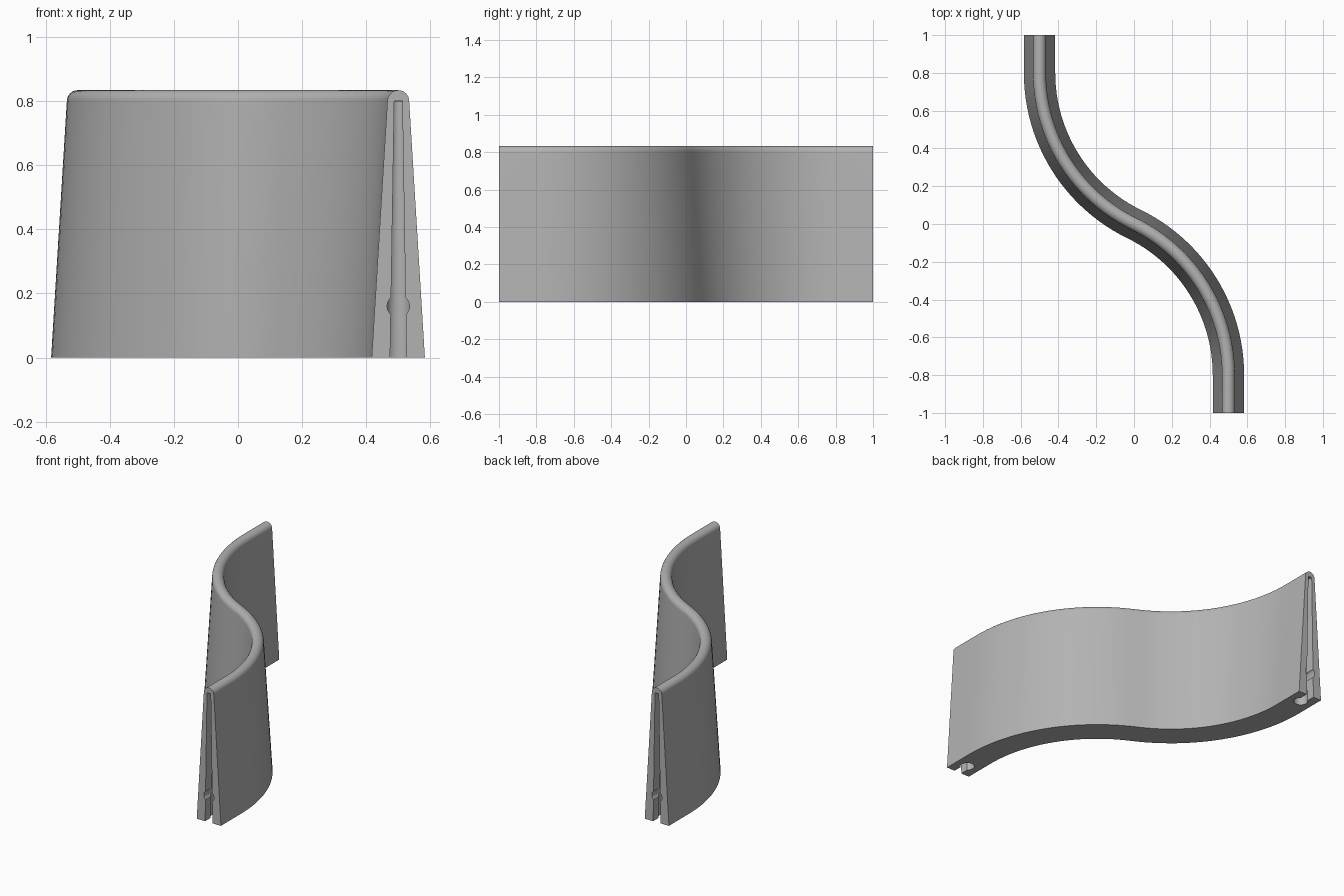
import bpy, bmesh, math
from mathutils import Vector

cube = bpy.data.objects.get("Cube")
if cube:
    bpy.data.objects.remove(cube, do_unlink=True)

concrete = bpy.data.materials.new("concrete grey")
concrete.use_nodes = True
GREY = (0.45, 0.45, 0.45, 1)
concrete.diffuse_color = GREY
concrete.node_tree.nodes["Principled BSDF"].inputs["Base Color"].default_value = GREY


def loft(name, rings):
    """Closed solid through a list of equal-length point rings."""
    bm = bmesh.new()
    rows = [[bm.verts.new(p) for p in ring] for ring in rings]
    n = len(rows[0])
    for a, b in zip(rows, rows[1:]):
        for i in range(n):
            j = (i + 1) % n
            bm.faces.new((a[i], a[j], b[j], b[i]))
    bm.faces.new(rows[0])
    bm.faces.new(rows[-1])
    bmesh.ops.recalc_face_normals(bm, faces=bm.faces)
    mesh = bpy.data.meshes.new(name)
    bm.to_mesh(mesh)
    bm.free()
    mesh.materials.append(concrete)
    obj = bpy.data.objects.new(name, mesh)
    bpy.context.collection.objects.link(obj)
    return obj


# Tapered cross-section with a rounded crown: (offset, height)
CROWN_R, CROWN_Z, BASE, HALF = 0.034, 0.8, 0.083, 0.5
profile = [(BASE, 0)]
for k in range(17):
    a = math.pi * k / 16
    profile.append((CROWN_R * math.cos(a), CROWN_Z + CROWN_R * math.sin(a)))
profile.append((-BASE, 0))

# S-shaped path: straight end, arc to the middle, then the same turned half round
START = 0.8
R = (HALF ** 2 + START ** 2) / (2 * HALF)
sweep = math.asin(START / R)
half = [((-HALF, 1), 0)]
for k in range(25):
    a = sweep * k / 24
    half.append(((R - HALF - R * math.cos(a), START - R * math.sin(a)), a))
path = half + [((-x, -y), a) for (x, y), a in reversed(half[:-1])]

rings = []
for (x, y), a in path:
    side = Vector((math.cos(a), math.sin(a), 0))
    rings.append([Vector((x, y, z)) + side * o for o, z in profile])
wall = loft("barrier_wall", rings)

# Connector recess at each end: neck slot, tapered keyhole, and round bore
cutters = []
for s in (1, -1):
    def place(x, y, z):
        return (s * (HALF + x), s * (y - 1), z)

    neck = []
    for w, z in ((0.026, -0.03), (0.0125, CROWN_Z)):
        neck.append([place(-w, -0.05, z), place(w, -0.05, z),
                     place(w, 0.085, z), place(-w, 0.085, z)])
    cutters.append(loft("neck_cutter", neck))

    def circle(r, point):
        return [point(r * math.cos(t * math.tau / 24), r * math.sin(t * math.tau / 24))
                for t in range(24)]

    cutters.append(loft("keyhole_cutter", [
        circle(r, lambda u, v: place(u, 0.085 + v, z))
        for r, z in ((0.042, -0.03), (0.02, CROWN_Z - 0.001))]))
    cutters.append(loft("bore_cutter", [
        circle(0.035, lambda u, v: place(u, y, 0.16 + v)) for y in (-0.05, 0.083)]))

bpy.ops.object.select_all(action="DESELECT")
bpy.context.view_layer.objects.active = wall
wall.select_set(True)
for c in cutters:
    mod = wall.modifiers.new("recess", "BOOLEAN")
    mod.operation, mod.solver, mod.object = "DIFFERENCE", "EXACT", c
    bpy.ops.object.modifier_apply(modifier=mod.name)
    bpy.data.objects.remove(c, do_unlink=True)

bpy.ops.object.shade_smooth_by_angle(angle=math.radians(30))
